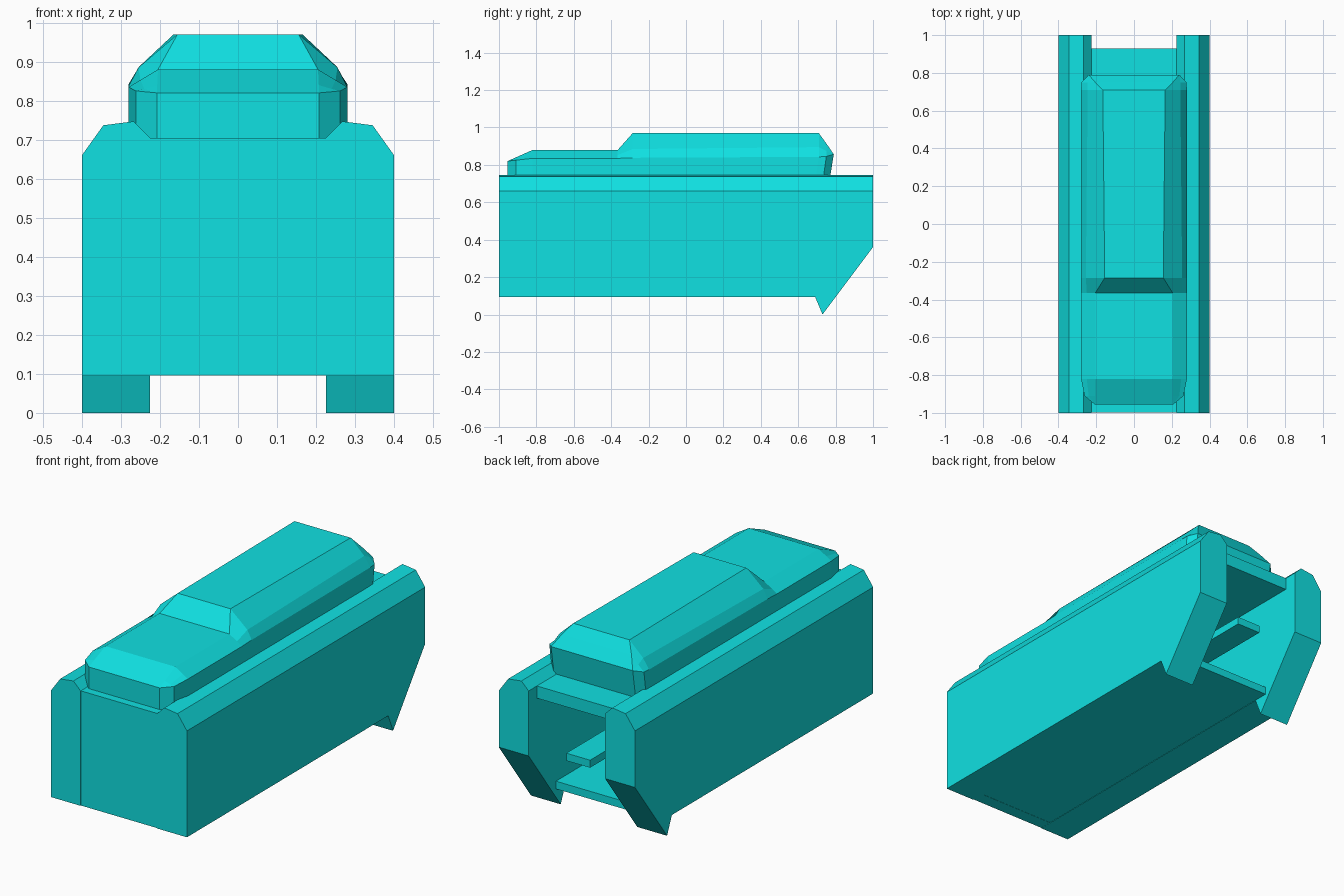
import bpy, bmesh
from mathutils import Vector

if "Cube" in bpy.data.objects:
    bpy.data.objects.remove(bpy.data.objects["Cube"], do_unlink=True)

COLOUR = (0.005, 0.75, 0.76, 1)
cyan = bpy.data.materials.new("bright_cyan")
cyan.use_nodes = True
cyan.diffuse_color = COLOUR
cyan.node_tree.nodes["Principled BSDF"].inputs["Base Color"].default_value = COLOUR


def finish(name, bm):
    bmesh.ops.remove_doubles(bm, verts=bm.verts, dist=0.0005)
    bmesh.ops.recalc_face_normals(bm, faces=bm.faces)
    mesh = bpy.data.meshes.new(name)
    bm.to_mesh(mesh)
    bm.free()
    mesh.materials.append(cyan)
    obj = bpy.data.objects.new(name, mesh)
    bpy.context.collection.objects.link(obj)
    return obj


def box(name, half_width, y0, y1, z0, z1):
    bm = bmesh.new()
    bmesh.ops.create_cube(bm, size=1)
    for v in bm.verts:
        v.co = (v.co.x * 2 * half_width,
                (y0 + y1) / 2 + v.co.y * (y1 - y0),
                (z0 + z1) / 2 + v.co.z * (z1 - z0))
    return finish(name, bm)


def side_wall(name, side):
    # Side outline with the pointed rear foot, given thickness
    outline = [(-1, .095), (.69, .095), (.73, 0), (1, .36), (1, .78), (-1, .78)]
    bm = bmesh.new()
    face = bm.faces.new([bm.verts.new((.225, y, z)) for y, z in outline])
    ext = bmesh.ops.extrude_face_region(bm, geom=[face])
    for v in ext["geom"]:
        if isinstance(v, bmesh.types.BMVert):
            v.co.x = .4
    bmesh.ops.recalc_face_normals(bm, faces=bm.faces)
    # Chamfer the upper edges along the whole length
    ridge = [(.4, .66), (.345, .737), (.267, .747), (.225, .705)]
    for (xa, za), (xb, zb) in zip(ridge, ridge[1:]):
        cut = bmesh.ops.bisect_plane(
            bm, geom=bm.verts[:] + bm.edges[:] + bm.faces[:], dist=0.00001,
            plane_co=(xa, 0, za), plane_no=Vector((zb - za, 0, xa - xb)),
            clear_outer=True)
        bmesh.ops.holes_fill(bm, edges=[e for e in bm.edges if e.is_boundary], sides=0)
    for v in bm.verts:
        v.co.x *= side
    return finish(name, bm)


side_wall("left_side_wall", 1)
side_wall("right_side_wall", -1)

# Plates that join the walls, leaving the rear open
box("top_plate", .23, -.99, .93, .64, .705)
box("floor_plate", .23, -.985, .77, .097, .138)
box("front_panel", .225, -.998, -.93, .096, .705)
box("inner_tab", .07, -.95, .905, .34, .38)

# Upper housing: y, lower y, then half-section side, shoulder and roof points
sections = [
    (-.955, -.955, (.208, .82), (.208, .82), (.208, .82)),
    (-.91, -.91, (.262, .825), (.24, .83), (.207, .84)),
    (-.82, -.82, (.28, .835), (.25, .853), (.205, .88)),
    (-.365, -.365, (.28, .835), (.25, .853), (.205, .88)),
    (-.285, -.285, (.28, .838), (.255, .885), (.155, .97)),
    (.71, .69, (.28, .843), (.245, .895), (.165, .97)),
    (.75, .73, (.278, .845), (.245, .875), (.205, .915)),
    (.79, .765, (.24, .857), (.24, .857), (.24, .857)),
]
bm = bmesh.new()
rings = []
for y, low_y, flank, shoulder, roof in sections:
    half = [(flank[0], low_y, .70)] + [(x, y, z) for x, z in (flank, shoulder, roof)]
    whole = half + [(-x, yy, z) for x, yy, z in reversed(half)]
    rings.append([bm.verts.new(p) for p in whole])
for a, b in zip(rings, rings[1:]):
    for i in range(len(a)):
        j = (i + 1) % len(a)
        bm.faces.new((a[i], a[j], b[j], b[i]))
bm.faces.new(rings[0])
bm.faces.new(rings[-1])
finish("upper_housing", bm)
